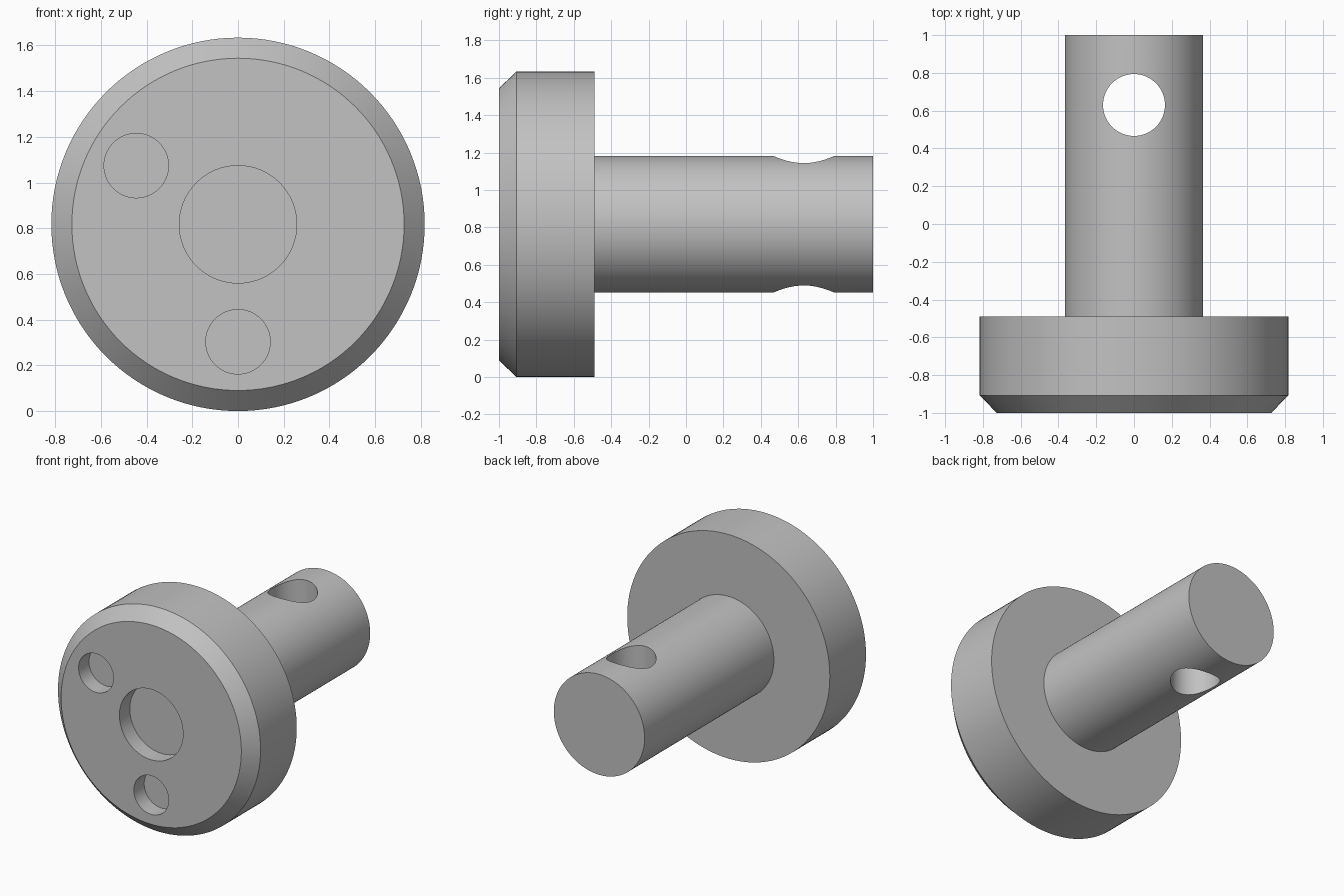
import bpy, bmesh
from math import radians, cos, sin, pi
from mathutils import Matrix, Vector

cube = bpy.data.objects.get("Cube")
if cube:
    bpy.data.objects.remove(cube, do_unlink=True)

SEGMENTS = 128
HEAD_R = 0.817
AXIS_Z = HEAD_R
SHAFT_R = 0.366
RECESS_DEPTH = 0.12

# Material
steel = bpy.data.materials.new("grey_steel")
steel.use_nodes = True
colour = (0.54, 0.54, 0.54, 1)
steel.diffuse_color = colour
steel.node_tree.nodes["Principled BSDF"].inputs["Base Color"].default_value = colour


def add_object(name, bm):
    bmesh.ops.recalc_face_normals(bm, faces=bm.faces)
    mesh = bpy.data.meshes.new(name)
    bm.to_mesh(mesh)
    bm.free()
    mesh.materials.append(steel)
    obj = bpy.data.objects.new(name, mesh)
    bpy.context.collection.objects.link(obj)
    return obj


def lathe(name, profile):
    """Solid of revolution about the y axis from (radius, y) pairs."""
    bm = bmesh.new()
    rings = []
    for r, y in profile:
        angles = [2 * pi * i / SEGMENTS for i in range(SEGMENTS)]
        rings.append([bm.verts.new((r * cos(a), y, AXIS_Z + r * sin(a))) for a in angles])
    for low, high in zip(rings, rings[1:]):
        for i in range(SEGMENTS):
            j = (i + 1) % SEGMENTS
            bm.faces.new((low[i], low[j], high[j], high[i]))
    bm.faces.new(rings[0])
    bm.faces.new(rings[-1])
    return add_object(name, bm)


def cut_cylinder(target, name, radius, depth, centre, rotation=Matrix()):
    """Cut a round hole out of the target, then drop the cutter."""
    bm = bmesh.new()
    bmesh.ops.create_cone(bm, cap_ends=True, segments=64, radius1=radius, radius2=radius,
                          depth=depth, matrix=Matrix.Translation(centre) @ rotation)
    cutter = add_object(name, bm)
    cutter.hide_render = True
    mod = target.modifiers.new(name, 'BOOLEAN')
    mod.operation = 'DIFFERENCE'
    mod.solver = 'EXACT'
    mod.object = cutter
    bpy.ops.object.modifier_apply(modifier=mod.name)
    bpy.data.objects.remove(cutter, do_unlink=True)


# Chamfered head and shaft in one turned solid
pin = lathe("headed_pin", [(HEAD_R - 0.09, -1), (HEAD_R, -0.907), (HEAD_R, -0.49),
                           (SHAFT_R, -0.49), (SHAFT_R, 1)])
bpy.ops.object.select_all(action='DESELECT')
bpy.context.view_layer.objects.active = pin
pin.select_set(True)

# Blind recesses in the front face: one central, two on a bolt circle
facing_front = Matrix.Rotation(radians(90), 4, 'X')
cut_cylinder(pin, "centre_recess", 0.257, 2 * RECESS_DEPTH, Vector((0, -1, AXIS_Z)), facing_front)
for degrees in (150, 270):
    a = radians(degrees)
    centre = Vector((0.514 * cos(a), -1, AXIS_Z + 0.514 * sin(a)))
    cut_cylinder(pin, "small_recess", 0.141, 2 * RECESS_DEPTH, centre, facing_front)

# Cross hole through the shaft
cut_cylinder(pin, "cross_hole", 0.164, 1.2, Vector((0, 0.63, AXIS_Z)))

bpy.ops.object.shade_smooth_by_angle(angle=radians(30))
